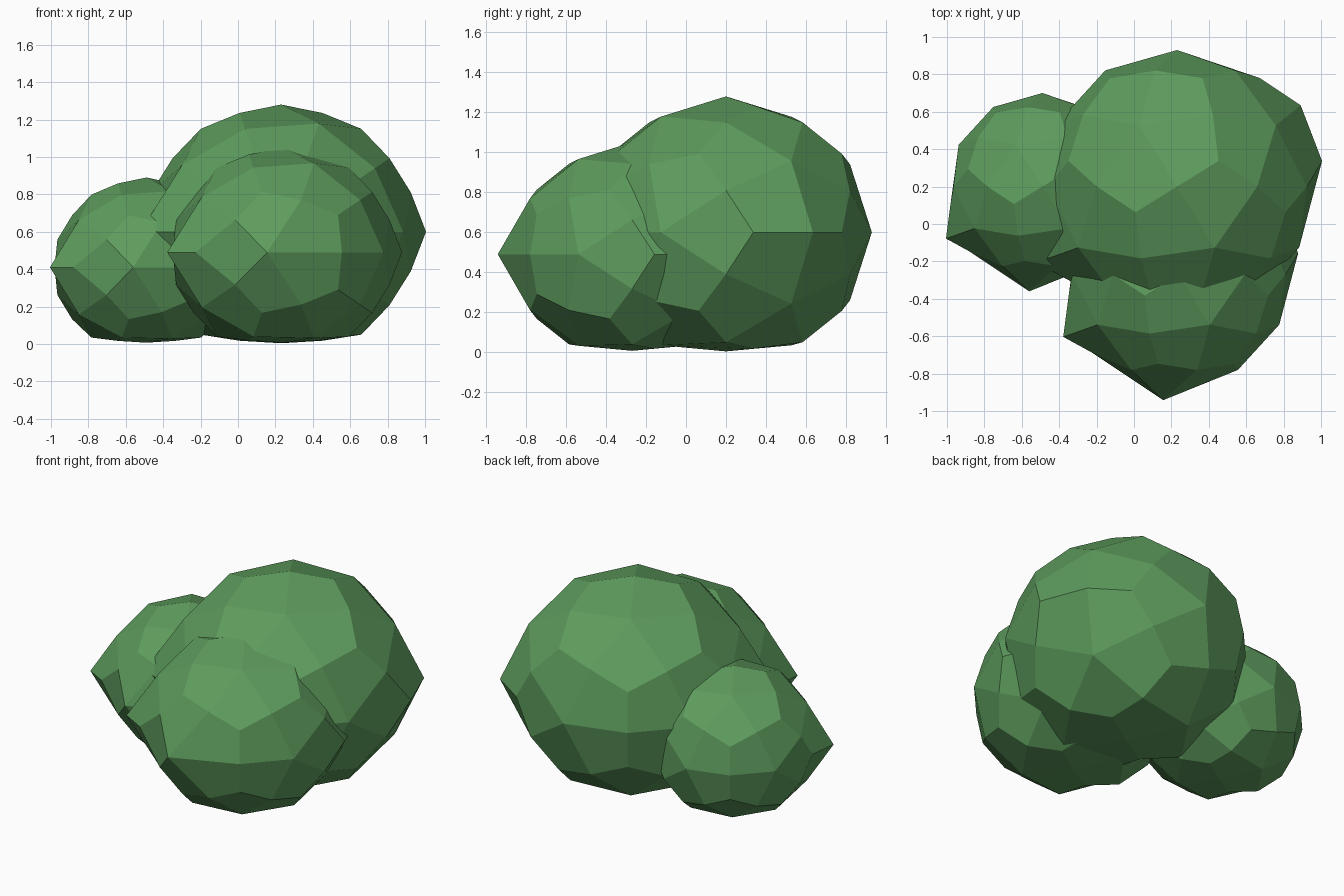
import bpy, bmesh
from math import cos, sin, pi, sqrt
from mathutils import Vector

if "Cube" in bpy.data.objects:
    bpy.data.objects.remove(bpy.data.objects["Cube"])

leaf = bpy.data.materials.new("leaf_green")
leaf.diffuse_color = (0.11, 0.33, 0.11, 1)
leaf.use_nodes = True
leaf.node_tree.nodes["Principled BSDF"].inputs["Base Color"].default_value = leaf.diffuse_color

# irregular bulges shared by every clump: outline direction -> shift (in radii)
NUDGES = [((0, -1), (-0.14, -0.12)), ((-0.85, -0.526), (-0.18, -0.03)),
          ((-0.607, -0.795), (-0.17, 0.10)), ((0.982, 0.188), (0.08, 0)),
          ((0.85, 0.526), (0.055, 0.07))]


def icosahedron_faces():
    """Corner triples of a unit icosahedron with its poles along y."""
    bm = bmesh.new()
    for s in (1, -1):
        bm.verts.new((0, s, 0))
        for k in range(5):
            a = 2 * pi * k / 5 + (pi if s > 0 else 0)
            bm.verts.new((2 / sqrt(5) * cos(a), s / sqrt(5), 2 / sqrt(5) * sin(a)))
    bmesh.ops.convex_hull(bm, input=bm.verts[:])
    tris = [[v.co.copy() for v in f.verts] for f in bm.faces]
    bm.free()
    return tris


def clump(name, center, r, rz):
    bm = bmesh.new()
    # split every triangle into three kites, pushed out to the sphere
    for a, b, c in icosahedron_faces():
        mid = (a + b + c).normalized()
        for p, q, o in ((a, b, c), (b, c, a), (c, a, b)):
            quad = (p, (p + q).normalized(), mid, (p + o).normalized())
            bm.faces.new([bm.verts.new(v) for v in quad])
    bmesh.ops.remove_doubles(bm, verts=bm.verts[:], dist=0.001)
    bmesh.ops.recalc_face_normals(bm, faces=bm.faces[:])
    # bulges
    moves = []
    for (dx, dy), (sx, sy) in NUDGES:
        d = Vector((dx, dy, 0))
        moves.append((min(bm.verts, key=lambda v: (v.co - d).length), Vector((sx, sy, 0))))
    for v, shift in moves:
        v.co += shift
    # size, place and flatten the underside
    for v in bm.verts:
        x, y, z = v.co
        z = center[2] + z * rz
        if z < 0.04:
            z = 0.04 + (z - 0.04) * 0.3
        v.co = (center[0] + x * r, center[1] + y * r, z)
    me = bpy.data.meshes.new(name)
    bm.to_mesh(me)
    bm.free()
    me.materials.append(leaf)
    ob = bpy.data.objects.new(name, me)
    bpy.context.collection.objects.link(ob)


clump("large_clump", (0.23, 0.20, 0.60), 0.73, 0.68)
clump("front_clump", (0.24, -0.27, 0.49), 0.60, 0.56)
clump("left_clump", (-0.49, 0.20, 0.41), 0.50, 0.48)
